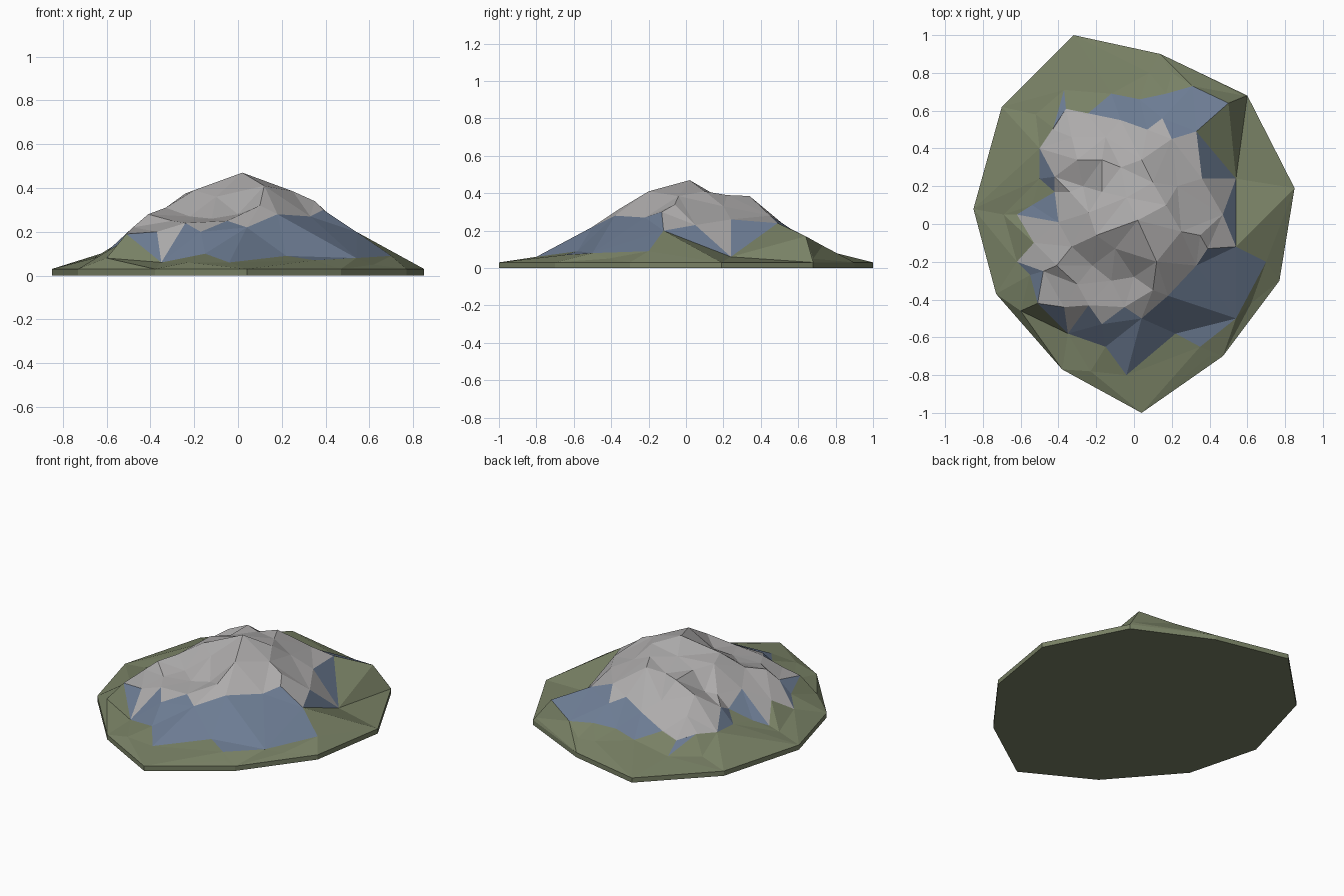
import bpy
from mathutils import Vector
from mathutils.geometry import delaunay_2d_cdt

if "Cube" in bpy.data.objects:
    bpy.data.objects.remove(bpy.data.objects["Cube"])

# Contours of the hill as (x, y, z)
RIM = [(-.32, 1), (.14, .9), (.6, .68), (.85, .19), (.77, -.3), (.47, -.7),
       (.04, -1), (-.38, -.77), (-.73, -.37), (-.85, .08), (-.7, .62)]
RIM = [(x, y, .03) for x, y in RIM]
SCREE = [(.54, .24, .06), (.54, -.12, .2), (.7, -.2, .09), (.54, -.5, .08), (.35, -.65, .07),
         (.22, -.58, .09), (-.04, -.8, .06), (-.15, -.65, .1), (-.35, -.58, .06),
         (-.51, -.42, .19), (-.55, -.27, .14), (-.62, -.2, .09), (-.53, -.1, .16),
         (-.62, .05, .08), (-.54, .1, .11), (-.42, .17, .18), (-.5, .24, .13), (-.5, .4, .14),
         (-.43, .5, .15), (-.37, .71, .07), (-.36, .61, .13), (-.25, .58, .15),
         (-.12, .69, .1), (.03, .66, .12), (.17, .69, .13), (.31, .73, .12),
         (.5, .64, .17), (.33, .49, .24)]
ROCK = [(.54, .24, .06), (.47, .05, .23), (.54, -.12, .2), (.39, -.13, .3), (.33, -.22, .27),
        (.18, -.38, .28), (.04, -.5, .22), (-.05, -.44, .25), (-.17, -.53, .2),
        (-.24, -.43, .24), (-.35, -.58, .06), (-.37, -.44, .2), (-.51, -.42, .19),
        (-.48, -.25, .22), (-.62, -.2, .09), (-.53, -.1, .16), (-.62, .05, .08),
        (-.4, .01, .24), (-.42, .17, .18), (-.42, .25, .22), (-.5, .4, .14), (-.36, .61, .13),
        (-.07, .55, .21), (.07, .5, .25), (.15, .56, .21), (.2, .45, .28), (.33, .49, .24),
        (.36, .24, .26)]
# Summit, ridges and gullies
CRAGS = [(.02, .02, .47), (.12, -.2, .41), (.25, -.04, .385), (.35, -.06, .34), (.17, .1, .41),
         (.1, -.35, .32), (0, -.28, .28), (-.1, -.13, .36), (-.12, -.3, .26), (-.22, -.22, .27),
         (-.2, -.06, .39), (-.33, -.12, .31), (-.41, -.22, .28), (-.3, -.32, .25),
         (-.24, .06, .375), (-.27, .2, .26), (-.34, .17, .25), (-.17, .17, .36),
         (-.3, .34, .3), (-.17, .34, .36), (-.07, .3, .36), (-.04, .14, .4),
         (.04, .34, .385), (.1, .22, .39), (.23, .2, .33), (-.33, .46, .22), (-.15, .46, .27)]
# Low grass bumps between scree and rim
MEADOW = [(-.23, -.78, .06), (-.6, -.46, .08), (-.69, .05, .06), (-.52, .58, .06),
          (.08, .8, .08), (.58, .68, .05), (.62, -.42, .05), (.4, -.7, .045), (.2, .8, .07)]


def material(name, rgb):
    m = bpy.data.materials.new(name)
    m.diffuse_color = (*rgb, 1)
    m.use_nodes = True
    m.node_tree.nodes["Principled BSDF"].inputs["Base Color"].default_value = m.diffuse_color
    return m


def build(name, verts, faces, mat):
    used = sorted({i for f in faces for i in f})
    remap = {v: i for i, v in enumerate(used)}
    me = bpy.data.meshes.new(name)
    me.from_pydata([verts[i] for i in used], [], [[remap[i] for i in f] for f in faces])
    me.materials.append(mat)
    ob = bpy.data.objects.new(name, me)
    bpy.context.collection.objects.link(ob)
    return ob


def inside(p, poly):
    hit = False
    for a, b in zip(poly, poly[1:] + poly[:1]):
        if (a[1] > p.y) != (b[1] > p.y):
            if p.x < a[0] + (p.y - a[1]) * (b[0] - a[0]) / (b[1] - a[1]):
                hit = not hit
    return hit


# Triangulate the terrain, keeping the zone borders as edges
points, edges = [], []
for ring in (RIM, SCREE, ROCK):
    s, n = len(points), len(ring)
    points += ring
    edges += [(s + i, s + (i + 1) % n) for i in range(n)]
points += CRAGS + MEADOW
flat, _, tris, origin, _, _ = delaunay_2d_cdt([Vector(p[:2]) for p in points], edges, [], 0, 1e-4)
verts = []
for v, src in zip(flat, origin):
    z = points[src[0]][2] if src else min(points, key=lambda p: (Vector(p[:2]) - v).length)[2]
    verts.append((v.x, v.y, z))

# Sort the triangles into zones
zones = {"grass": [], "scree": [], "rock": []}
for t in tris:
    c = sum((flat[i] for i in t), Vector((0, 0))) / 3
    zone = "rock" if inside(c, ROCK) else "scree" if inside(c, SCREE) else "grass"
    zones[zone].append(list(t))

grass = material("grass", (.19, .22, .13))
build("grass_slope", verts, zones["grass"], grass)
build("scree_slope", verts, zones["scree"], material("slate", (.15, .2, .29)))
build("rock_peak", verts, zones["rock"], material("stone", (.42, .41, .41)))

# Base slab: side walls and underside
n = len(RIM)
slab = RIM + [(x, y, 0) for x, y, _ in RIM]
walls = [[i, (i + 1) % n, n + (i + 1) % n, n + i] for i in range(n)]
build("base_slab", slab, walls + [list(range(n, 2 * n))], grass)
